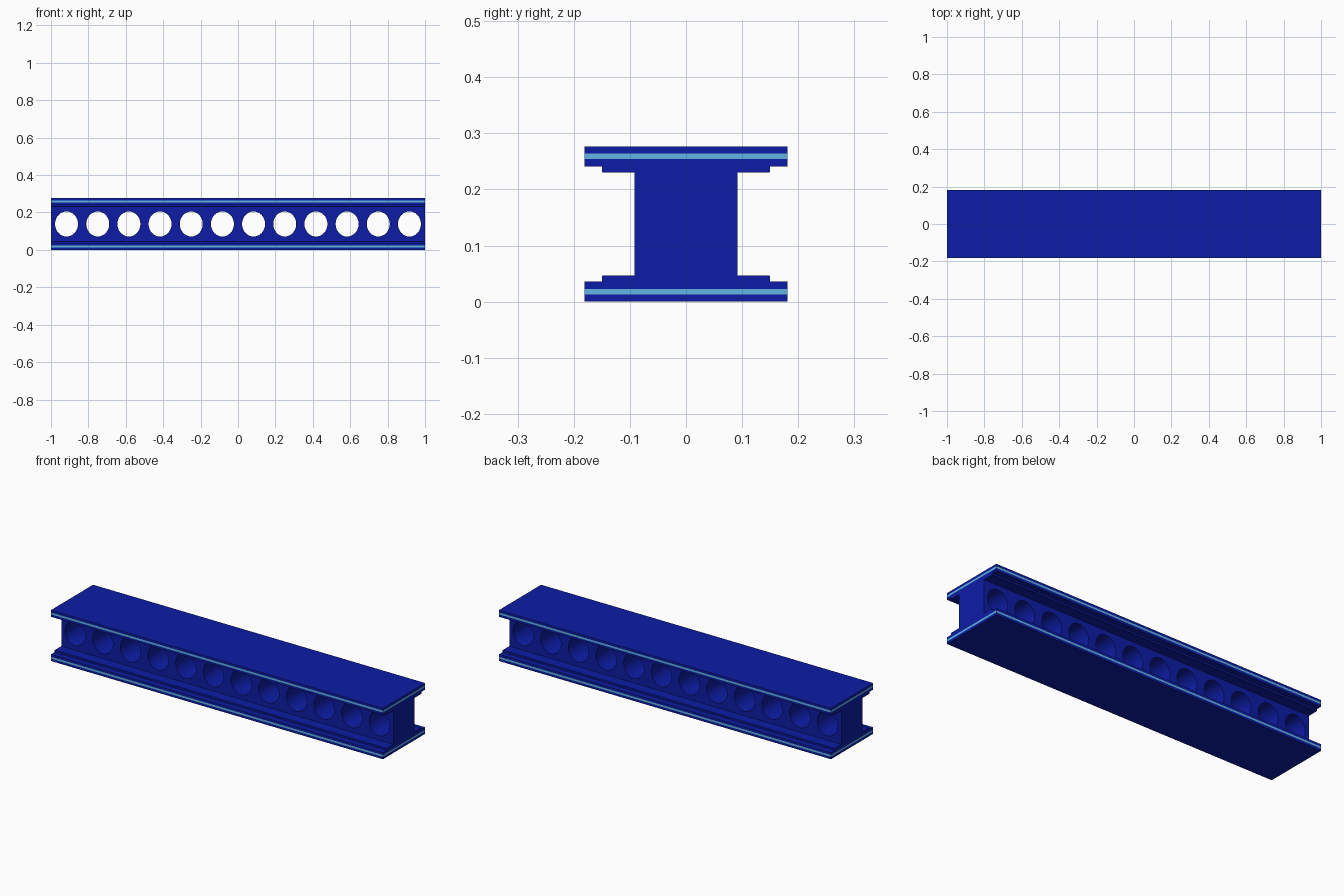
import bpy, bmesh, math

if "Cube" in bpy.data.objects:
    bpy.data.objects.remove(bpy.data.objects["Cube"])

H = 0.277            # total height
MID = H / 2
HOLES, SEG = 12, 32


def material(name, color):
    m = bpy.data.materials.new(name)
    m.diffuse_color = color
    m.use_nodes = True
    m.node_tree.nodes["Principled BSDF"].inputs["Base Color"].default_value = m.diffuse_color
    return m


blue = material("deep_blue", (0.004, 0.012, 0.38, 1))
light = material("light_blue", (0.12, 0.46, 0.78, 1))


def finish(name, bm, mats):
    bmesh.ops.remove_doubles(bm, verts=bm.verts, dist=1e-5)
    bmesh.ops.recalc_face_normals(bm, faces=bm.faces)
    me = bpy.data.meshes.new(name)
    bm.to_mesh(me)
    bm.free()
    for m in mats:
        me.materials.append(m)
    ob = bpy.data.objects.new(name, me)
    bpy.context.collection.objects.link(ob)
    return ob


def place(z, top):
    return H - z if top else z


# Flange plate: stacked rectangular rings with a light band round the edge
def flange(name, top):
    bm = bmesh.new()
    rings = [[bm.verts.new((x, y, place(z, top)))
              for x, y in ((-1, -.181), (1, -.181), (1, .181), (-1, .181))]
             for z in (0, .013, .023, .036)]
    for k in range(3):
        for i in range(4):
            j = (i + 1) % 4
            f = bm.faces.new((rings[k][i], rings[k][j], rings[k + 1][j], rings[k + 1][i]))
            f.material_index = 1 if k == 1 else 0
    bm.faces.new(rings[0])
    bm.faces.new(rings[3])
    finish(name, bm, (blue, light))


# Narrower strip between flange and web, with slightly chamfered edges
def step_strip(name, top):
    bm = bmesh.new()
    profile = [(-.15, .036), (.15, .036), (.15, .045), (.148, .047), (-.148, .047), (-.15, .045)]
    ends = [[bm.verts.new((x, y, place(z, top))) for y, z in profile] for x in (-1, 1)]
    n = len(profile)
    for i in range(n):
        j = (i + 1) % n
        bm.faces.new((ends[0][i], ends[0][j], ends[1][j], ends[1][i]))
    for e in ends:
        bm.faces.new(e)
    finish(name, bm, (blue,))


# Thick web: one cell per oval hole, cells welded side by side
def web():
    bm = bmesh.new()
    hw, hh, hy = 1 / HOLES, MID - .047, .092
    rx, rz = .0615, .067
    for c in range(HOLES):
        cx = -1 + hw * (2 * c + 1)
        outer, inner = [], []
        for s in range(SEG):
            a = 2 * math.pi * s / SEG
            u, v = math.cos(a), math.sin(a)
            m = max(abs(u), abs(v))
            outer.append([bm.verts.new((cx + hw * u / m, y, MID + hh * v / m)) for y in (-hy, hy)])
            inner.append([bm.verts.new((cx + rx * u, y, MID + rz * v)) for y in (-hy, hy)])
        for i in range(SEG):
            j = (i + 1) % SEG
            for k in (0, 1):
                bm.faces.new((outer[i][k], outer[j][k], inner[j][k], inner[i][k]))
            bm.faces.new((inner[i][0], inner[j][0], inner[j][1], inner[i][1]))
            # outer walls only on top, bottom and the two beam ends
            p = (outer[i][0].co + outer[j][0].co) / 2
            if abs(abs(p.z - MID) - hh) < 1e-5 or abs(abs(p.x) - 1) < 1e-5:
                bm.faces.new((outer[i][0], outer[j][0], outer[j][1], outer[i][1]))
    ob = finish("web", bm, (blue,))
    bpy.context.view_layer.objects.active = ob
    ob.select_set(True)
    bpy.ops.object.shade_smooth_by_angle(angle=math.radians(30))


for label, is_top in (("bottom", False), ("top", True)):
    flange(label + "_flange", is_top)
    step_strip(label + "_step_strip", is_top)
web()
